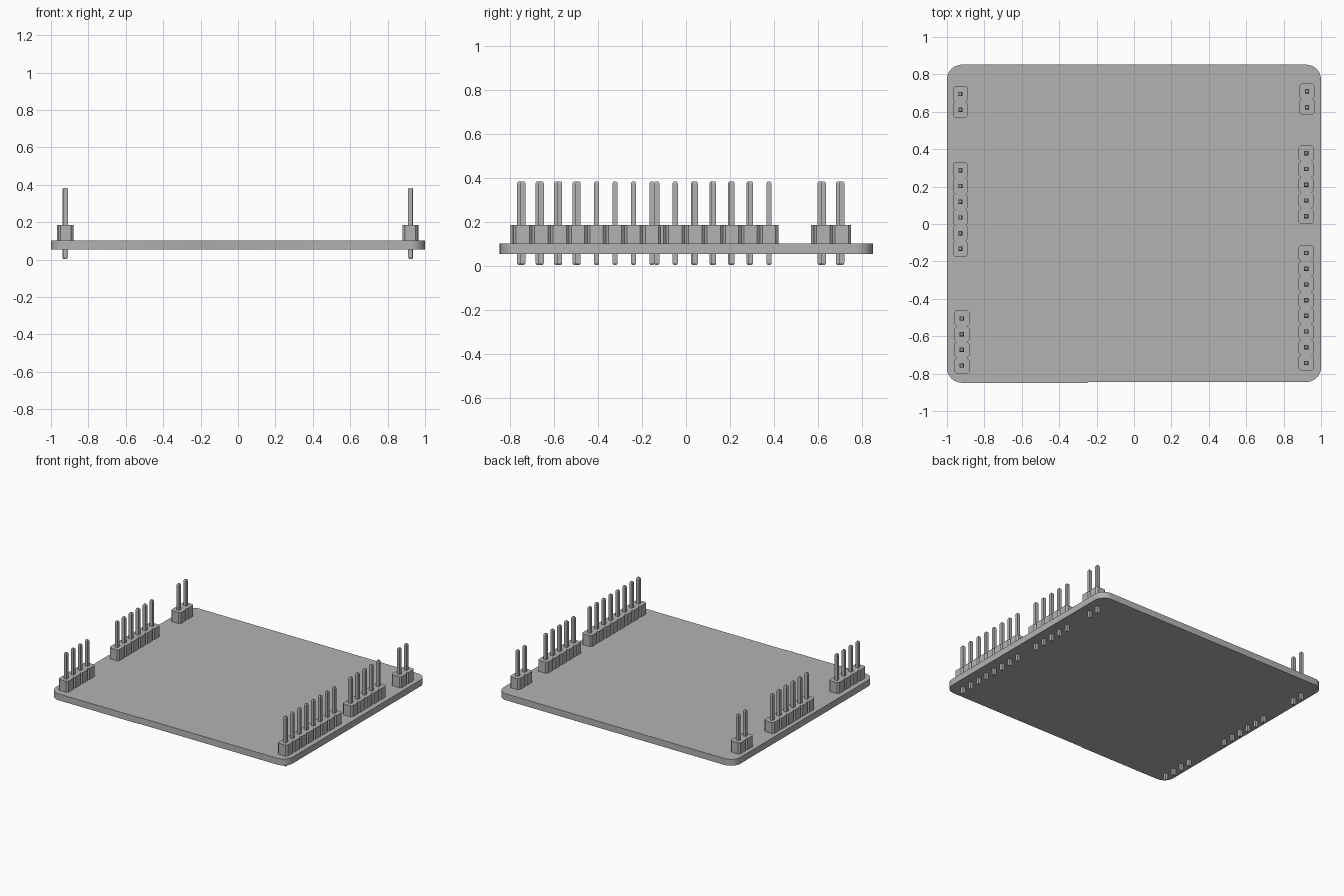
import bpy
import bmesh
from math import cos, sin, pi

cube = bpy.data.objects.get("Cube")
if cube:
    bpy.data.objects.remove(cube, do_unlink=True)

grey = bpy.data.materials.new("plain_grey")
grey.use_nodes = True
grey.diffuse_color = (0.45, 0.45, 0.45, 1)
grey.node_tree.nodes["Principled BSDF"].inputs["Base Color"].default_value = grey.diffuse_color

PITCH = 0.084
BOARD_BOTTOM, BOARD_TOP, HOUSING_TOP = 0.053, 0.102, 0.186
PIN_BOTTOM, PIN_TOP = 0.004, 0.384


def loft(bm, rings):
    """Skin a stack of equal-length (points, z) rings and cap both ends."""
    loops = [[bm.verts.new((x, y, z)) for x, y in pts] for pts, z in rings]
    bm.faces.new(loops[0][::-1])
    bm.faces.new(loops[-1])
    for low, high in zip(loops, loops[1:]):
        n = len(low)
        for i in range(n):
            j = (i + 1) % n
            bm.faces.new((low[i], low[j], high[j], high[i]))


def finish(bm, name):
    mesh = bpy.data.meshes.new(name)
    bm.to_mesh(mesh)
    bm.free()
    mesh.materials.append(grey)
    obj = bpy.data.objects.new(name, mesh)
    bpy.context.collection.objects.link(obj)
    return obj


def square(x, y, half):
    return [(x - half, y - half), (x + half, y - half),
            (x + half, y + half), (x - half, y + half)]


def octagon(x, y, hx, hy, cut):
    return [(x - hx + cut, y - hy), (x + hx - cut, y - hy),
            (x + hx, y - hy + cut), (x + hx, y + hy - cut),
            (x + hx - cut, y + hy), (x - hx + cut, y + hy),
            (x - hx, y + hy - cut), (x - hx, y - hy + cut)]


def circuit_board():
    radius, steps = 0.08, 10
    # corner centres, anticlockwise from front right
    centres = [(0.92, -0.765), (0.92, 0.772), (-0.92, 0.772), (-0.92, -0.769)]
    outline = []
    for k, (cx, cy) in enumerate(centres):
        for i in range(steps + 1):
            a = (k - 1 + i / steps) * pi / 2
            outline.append((cx + radius * cos(a), cy + radius * sin(a)))
    # slight step in the front edge
    outline += [(-0.25, -0.849), (-0.24, -0.845)]
    bm = bmesh.new()
    loft(bm, [(outline, BOARD_BOTTOM), (outline, BOARD_TOP)])
    obj = finish(bm, "circuit_board")
    bpy.ops.object.select_all(action='DESELECT')
    obj.select_set(True)
    bpy.context.view_layer.objects.active = obj
    bpy.ops.object.shade_smooth_by_angle()


def pin_header(name, x, y_back, count):
    housing, pins = bmesh.new(), bmesh.new()
    for i in range(count):
        y = y_back - i * PITCH
        cell = octagon(x, y, 0.041, PITCH / 2, 0.012)
        loft(housing, [(cell, BOARD_TOP), (cell, HOUSING_TOP)])
        # square pin with tapered tips
        shaft, tip = square(x, y, 0.0115), square(x, y, 0.007)
        loft(pins, [(tip, PIN_BOTTOM), (shaft, PIN_BOTTOM + 0.008),
                    (shaft, PIN_TOP - 0.008), (tip, PIN_TOP)])
    finish(housing, name + "_housing")
    finish(pins, name + "_pins")


circuit_board()
pin_header("right_back_header", -0.928, 0.695, 2)
pin_header("right_middle_header", -0.928, 0.287, 6)
pin_header("right_front_header", -0.921, -0.505, 4)
pin_header("left_back_header", 0.925, 0.709, 2)
pin_header("left_middle_header", 0.921, 0.378, 5)
pin_header("left_front_header", 0.921, -0.155, 8)
